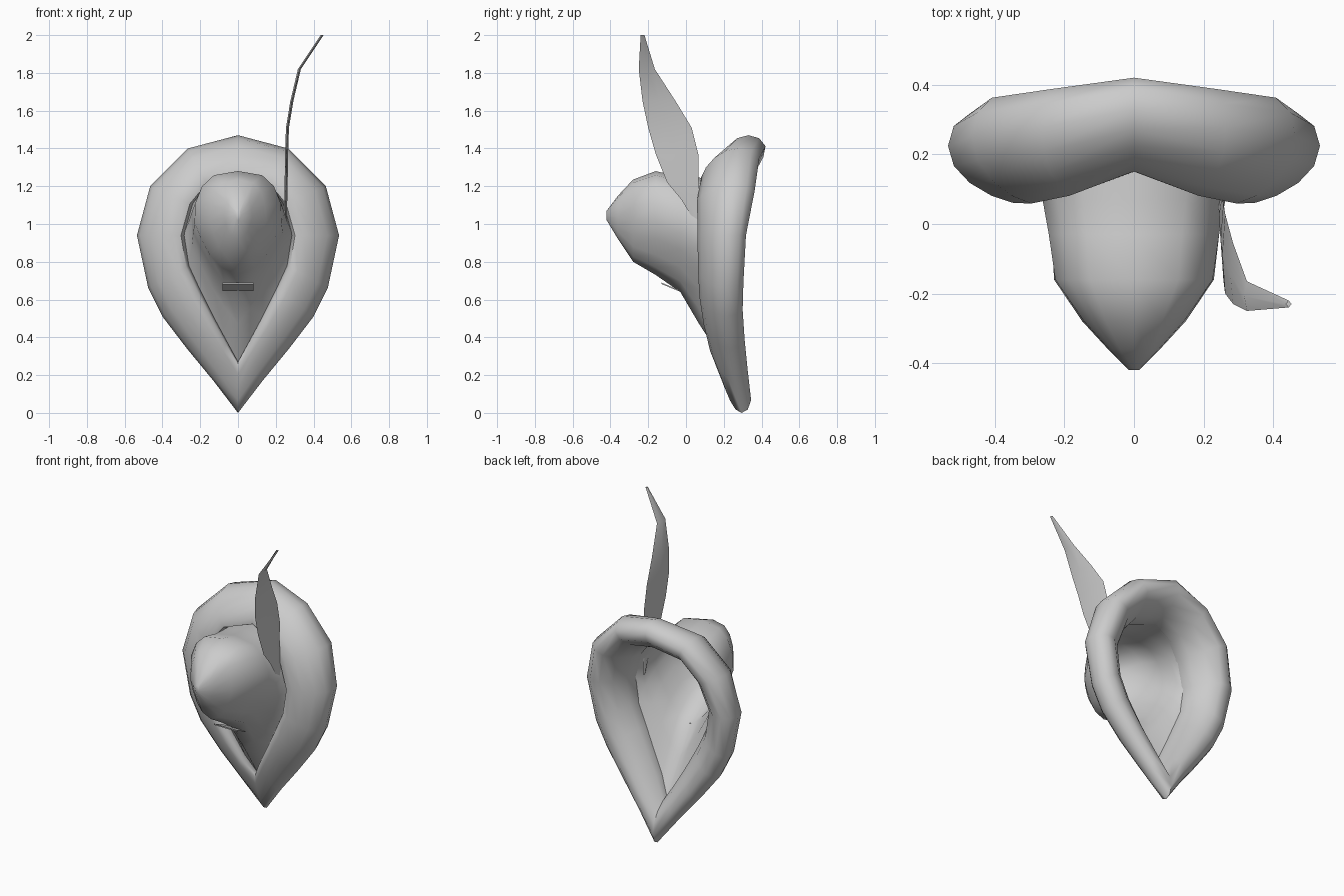
import bpy
import bmesh
import math

cube = bpy.data.objects.get("Cube")
if cube:
    bpy.data.objects.remove(cube)

felt = bpy.data.materials.new("grey felt")
felt.use_nodes = True
grey = (0.6, 0.6, 0.6, 1)
felt.diffuse_color = grey
felt.node_tree.nodes["Principled BSDF"].inputs["Base Color"].default_value = grey


def loft(name, rings, wrap=False, cap=False, angle=60):
    """Skin a list of equal-length closed point rings."""
    bm = bmesh.new()
    vs = [[bm.verts.new(p) for p in ring] for ring in rings]
    n = len(rings[0])
    for i in range(len(vs) if wrap else len(vs) - 1):
        a, b = vs[i], vs[(i + 1) % len(vs)]
        for j in range(n):
            k = (j + 1) % n
            bm.faces.new((a[j], a[k], b[k], b[j]))
    if cap:
        bm.faces.new(vs[-1])
    bmesh.ops.recalc_face_normals(bm, faces=bm.faces)
    mesh = bpy.data.meshes.new(name)
    bm.to_mesh(mesh)
    bm.free()
    mesh.materials.append(felt)
    obj = bpy.data.objects.new(name, mesh)
    bpy.context.collection.objects.link(obj)
    bpy.ops.object.select_all(action="DESELECT")
    obj.select_set(True)
    bpy.context.view_layer.objects.active = obj
    bpy.ops.object.shade_smooth_by_angle(angle=math.radians(angle))


def mirrored(half):
    """Both sides of a half outline running from top to bottom."""
    return [(1, s) for s in half] + [(-1, s) for s in half[-2:0:-1]]


# Rolled brim: outer x, z, inner x, z, front y, back y, inner edge y
stations = [
    (0, 1.47, 0, 1.24, 0.215, 0.445, 0.19),
    (0.265, 1.40, 0.16, 1.20, 0.14, 0.415, 0.14),
    (0.465, 1.20, 0.24, 1.10, 0.115, 0.39, 0.12),
    (0.535, 0.94, 0.285, 0.94, 0.11, 0.34, 0.11),
    (0.475, 0.66, 0.26, 0.78, 0.11, 0.325, 0.11),
    (0.40, 0.51, 0.20, 0.65, 0.115, 0.32, 0.115),
    (0.27, 0.34, 0.13, 0.51, 0.14, 0.33, 0.13),
    (0.13, 0.17, 0.06, 0.38, 0.18, 0.345, 0.15),
    (0, 0.0, 0, 0.27, 0.23, 0.36, 0.19),
]
SIDES = 12
brim = []
for side, (ox, oz, ix, iz, yf, yb, yi) in mirrored(stations):
    ring = []
    mid = (yf + yb) / 2
    for k in range(SIDES):
        a = math.tau * k / SIDES
        t = 0.5 + 0.5 * math.cos(a)
        y = mid + (yb - yf) / 2 * math.sin(a) + (yi - mid) * (1 - t) ** 2
        ring.append((side * (ix + (ox - ix) * t), y, iz + (oz - iz) * t))
    brim.append(ring)
loft("brim", brim, wrap=True)

# Crown starts on the brim's inner edge; y, half width, top z, bottom z, roundness
crown = [[(side * s[2] * 1.02, s[6] + 0.01, s[3]) for side, s in mirrored(stations)]]
sections = [
    (0.07, 0.265, 1.245, 0.47, 0.15),
    (-0.03, 0.25, 1.25, 0.64, 0.4),
    (-0.16, 0.235, 1.28, 0.73, 0.75),
    (-0.28, 0.15, 1.235, 0.80, 0.9),
    (-0.36, 0.075, 1.15, 0.92, 1),
    (-0.42, 0.015, 1.07, 1.02, 1),
]
for y, width, top, bottom, roundness in sections:
    ring = []
    for side, (i, s) in mirrored(list(enumerate(stations))):
        a = math.pi * i / (len(stations) - 1)
        u = s[2] / 0.285
        v = (1.24 - s[3]) / 0.97
        # full, rounded top over a more pointed underside
        blend = roundness if i <= 4 else roundness * 0.7
        u += (max(math.sin(a), 0) ** 0.65 - u) * blend
        v += ((1 - math.cos(a)) / 2 - v) * blend
        ring.append((side * width * u, y, top + (bottom - top) * v))
    crown.append(ring)
loft("crown", crown, cap=True, angle=80)

# Feather: x, z, front y, back y
blade = [
    (0.25, 0.95, 0.07, 0.085),
    (0.25, 1.04, 0.03, 0.085),
    (0.253, 1.13, -0.025, 0.08),
    (0.255, 1.22, -0.10, 0.065),
    (0.257, 1.37, -0.16, 0.065),
    (0.262, 1.51, -0.20, 0.03),
    (0.285, 1.65, -0.23, -0.055),
    (0.325, 1.82, -0.25, -0.165),
    (0.445, 2.0, -0.24, -0.22),
]
feather = []
for x, z, yf, yb in blade:
    mid = (yf + yb) / 2
    feather.append([(x, yf, z), (x + 0.008, mid, z), (x, yb, z), (x - 0.008, mid, z)])
loft("feather", feather, cap=True, angle=40)

# Small tab under the crown
tab = [[(x, -0.13, 0.69), (x, -0.04, 0.652), (x, -0.04, 0.645), (x, -0.13, 0.682)]
       for x in (-0.083, 0.083)]
loft("front_tab", tab, cap=True, angle=30)
